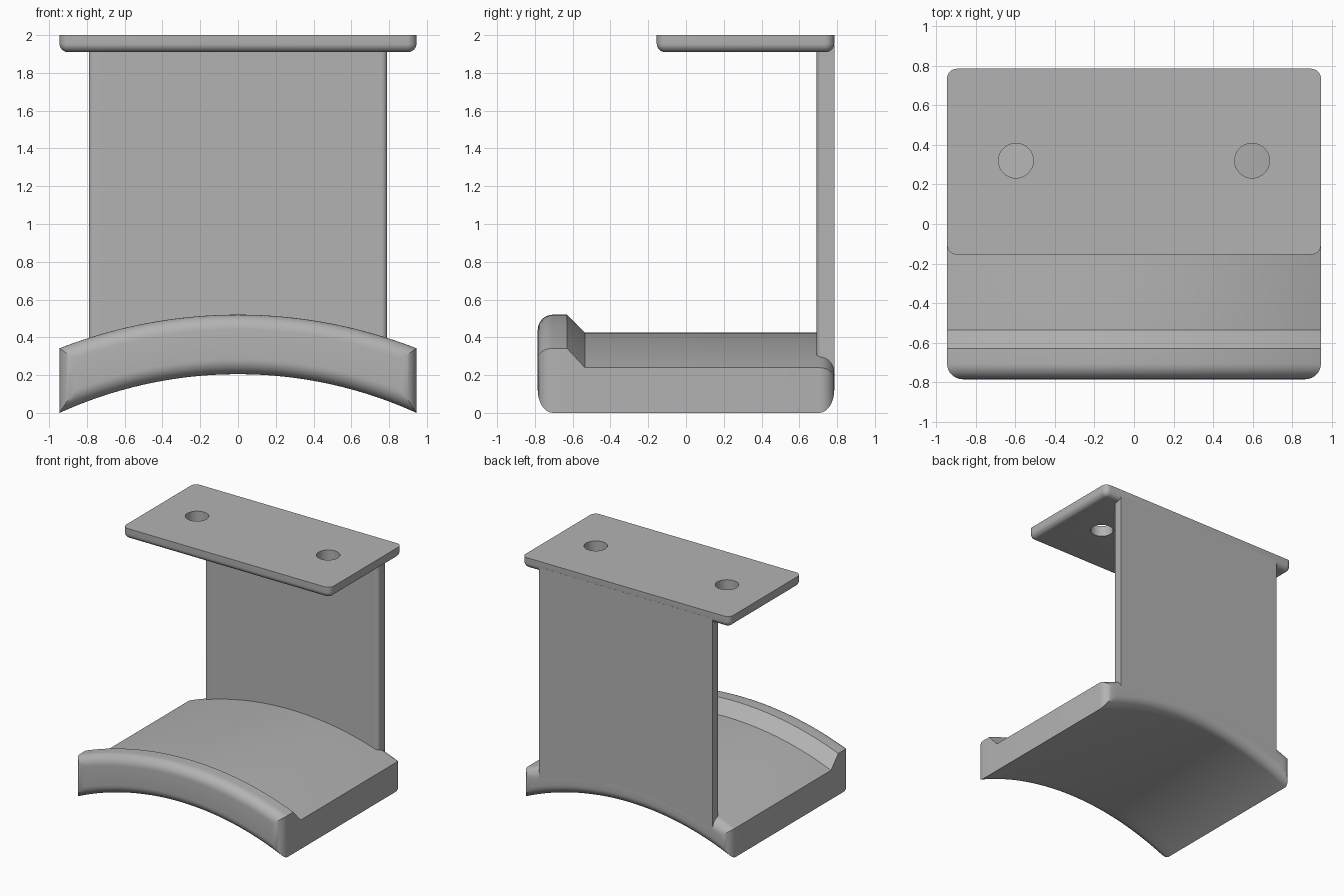
import bpy, bmesh
from math import sin, cos, pi, sqrt, radians

cube = bpy.data.objects.get("Cube")
if cube:
    bpy.data.objects.remove(cube, do_unlink=True)

grey = bpy.data.materials.new("plain grey")
grey.use_nodes = True
colour = (0.45, 0.45, 0.45, 1)
grey.diffuse_color = colour
grey.node_tree.nodes["Principled BSDF"].inputs["Base Color"].default_value = colour

HALF_X, HALF_Y = 0.945, 0.785
ARC_Z = -2.075                                # height of the shared arc centre
R_UNDER, R_SEAT, R_LIP = 2.28, 2.50, 2.595    # concentric arc radii
FILLET = 0.08
STEPS = 48


def arc_z(radius, x):
    return ARC_Z + sqrt(radius * radius - x * x)


def finish(name, bm, smooth=True):
    bmesh.ops.recalc_face_normals(bm, faces=bm.faces)
    mesh = bpy.data.meshes.new(name)
    bm.to_mesh(mesh)
    bm.free()
    mesh.materials.append(grey)
    obj = bpy.data.objects.new(name, mesh)
    bpy.context.collection.objects.link(obj)
    if smooth:
        bpy.ops.object.select_all(action='DESELECT')
        obj.select_set(True)
        bpy.context.view_layer.objects.active = obj
        bpy.ops.object.shade_smooth_by_angle(angle=radians(30))
    return obj


def loft(name, slices):
    """Skin slices of (y, half width, lower z function, upper z function)."""
    bm = bmesh.new()
    rings = []
    for y, half, lower, upper in slices:
        xs = [half * (2 * i / STEPS - 1) for i in range(STEPS + 1)]
        low = [bm.verts.new((x, y, lower(x))) for x in xs]
        high = [bm.verts.new((x, y, upper(x))) for x in xs]
        rings.append(low + high[::-1])
    count = len(rings[0])
    for a, b in zip(rings, rings[1:]):
        for i in range(count):
            j = (i + 1) % count
            bm.faces.new((a[i], a[j], b[j], b[i]))
    for ring in (rings[0], rings[-1]):
        for i in range(STEPS):
            bm.faces.new((ring[i], ring[i + 1], ring[count - 2 - i], ring[count - 1 - i]))
    return finish(name, bm)


# Curved cradle with a raised front lip and rounded front and back rims
def cradle_slice(y, top_radius, inset=0):
    return (y, HALF_X - inset,
            lambda x: arc_z(R_UNDER + inset, x),
            lambda x: arc_z(top_radius - inset, x))


angles = [i / 8 * pi / 2 for i in range(9)]
rim = [(FILLET * (1 - sin(a)), FILLET * (1 - cos(a))) for a in angles]  # inset, depth
front = [cradle_slice(-HALF_Y + depth, R_LIP, inset) for inset, depth in rim]
back = [cradle_slice(HALF_Y - depth, R_SEAT, inset) for inset, depth in rim[::-1]]
loft("curved_cradle",
     front + [cradle_slice(-0.63, R_LIP), cradle_slice(-0.535, R_SEAT)] + back)

# Upright back wall with rounded front edges
WALL_X, WALL_Y, WALL_R = 0.79, 0.692, 0.03
edge = [(WALL_Y + WALL_R * (1 - cos(a)), WALL_X - WALL_R * (1 - sin(a))) for a in angles]
loft("back_wall", [(y, half, lambda x: arc_z(R_UNDER + 0.12, x), lambda x: 1.95)
                   for y, half in edge + [(HALF_Y, WALL_X)]])

# Top mounting flange: rounded corners and a rounded lower rim
FLANGE_Y0, FLANGE_Z, CORNER, ROUND = -0.155, 1.91, 0.05, 0.045


def outline(bm, z, inset):
    ring = []
    r = CORNER - inset
    corners = ((1, 1), (-1, 1), (-1, -1), (1, -1))
    for k, (sx, sy) in enumerate(corners):
        cx = sx * (HALF_X - CORNER)
        cy = HALF_Y - CORNER if sy > 0 else FLANGE_Y0 + CORNER
        for a in angles:
            t = a + k * pi / 2
            ring.append(bm.verts.new((cx + r * cos(t), cy + r * sin(t), z)))
    return ring


bm = bmesh.new()
levels = [(FLANGE_Z + ROUND * (1 - sin(pi / 2 - a)), ROUND * (1 - cos(pi / 2 - a)))
          for a in angles] + [(2.0, 0)]
rings = [outline(bm, z, inset) for z, inset in levels]
for a, b in zip(rings, rings[1:]):
    for i in range(len(a)):
        j = (i + 1) % len(a)
        bm.faces.new((a[i], a[j], b[j], b[i]))
bm.faces.new(rings[0])
bm.faces.new(rings[-1])
flange = finish("mounting_flange", bm, smooth=False)

# Two screw holes through the flange
bm = bmesh.new()
for side in (-1, 1):
    hole = bmesh.ops.create_cone(bm, cap_ends=True, segments=40,
                                 radius1=0.088, radius2=0.088, depth=0.4)
    bmesh.ops.translate(bm, verts=hole["verts"], vec=(side * 0.597, 0.32, 1.95))
cutter = finish("hole_cutter", bm, smooth=False)
cutter.hide_render = True
mod = flange.modifiers.new("holes", 'BOOLEAN')
mod.object = cutter
mod.operation = 'DIFFERENCE'
mod.solver = 'EXACT'
bpy.ops.object.select_all(action='DESELECT')
flange.select_set(True)
bpy.context.view_layer.objects.active = flange
bpy.ops.object.modifier_apply(modifier=mod.name)
bpy.data.objects.remove(cutter, do_unlink=True)
bpy.ops.object.shade_smooth_by_angle(angle=radians(30))
